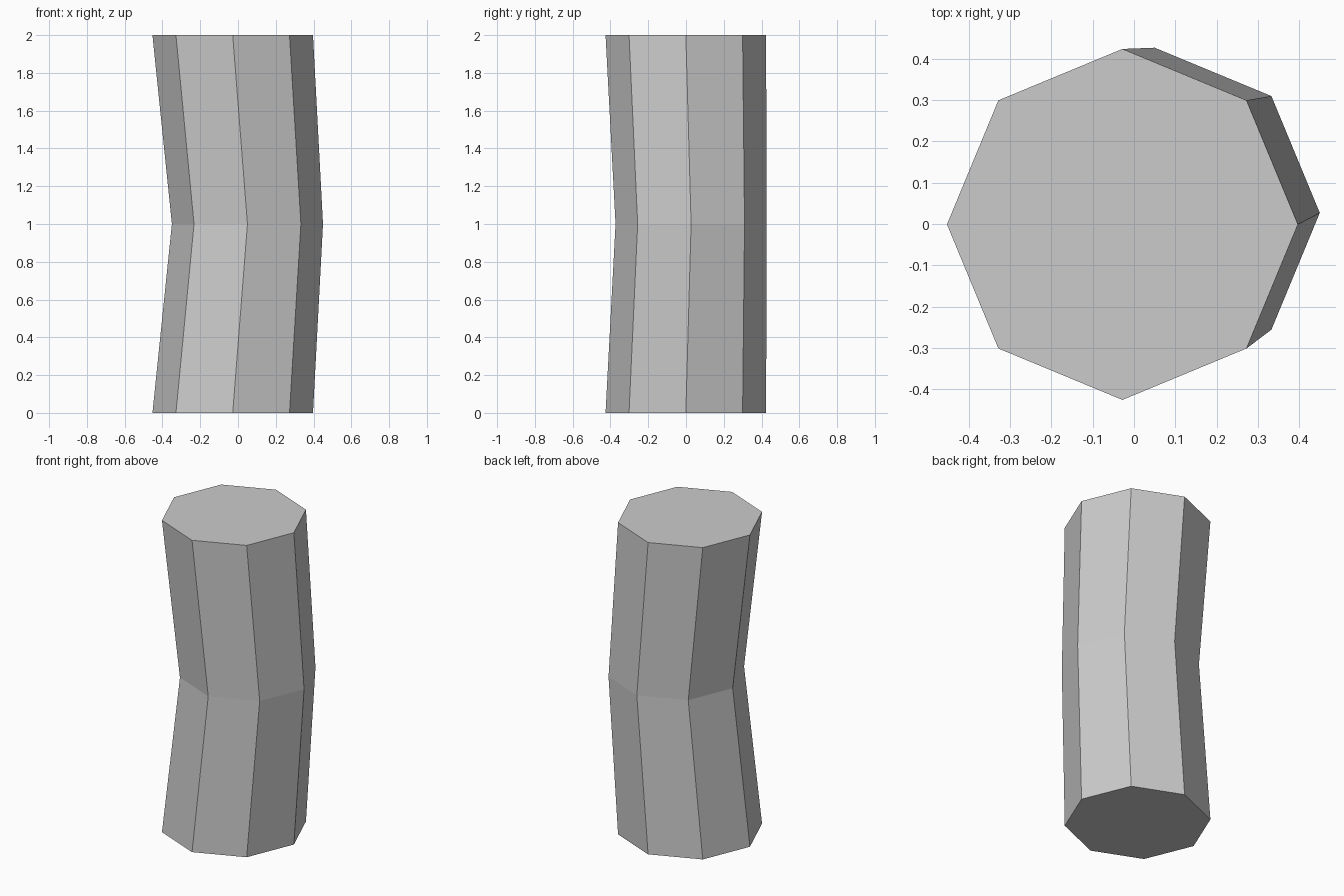
import bpy, bmesh
from math import cos, sin, pi

if "Cube" in bpy.data.objects:
    bpy.data.objects.remove(bpy.data.objects["Cube"])

SIDES = 8
# Ring cross-sections: centre x, centre y, height, radius
RINGS = [(-0.028, -0.001, 0, 0.425), (0.05, 0.027, 1, 0.4), (-0.028, -0.001, 2, 0.425)]

# Bent eight-sided trunk, lofted ring to ring
bm = bmesh.new()
loops = [[bm.verts.new((x + r * cos(2 * pi * i / SIDES), y + r * sin(2 * pi * i / SIDES), z))
          for i in range(SIDES)] for x, y, z, r in RINGS]
for low, high in zip(loops, loops[1:]):
    for i in range(SIDES):
        j = (i + 1) % SIDES
        bm.faces.new((low[i], low[j], high[j], high[i]))

# Flat end caps
bm.faces.new(loops[0][::-1])
bm.faces.new(loops[-1])

mesh = bpy.data.meshes.new("trunk_segment")
bm.to_mesh(mesh)
bm.free()
bpy.context.collection.objects.link(bpy.data.objects.new("trunk_segment", mesh))
